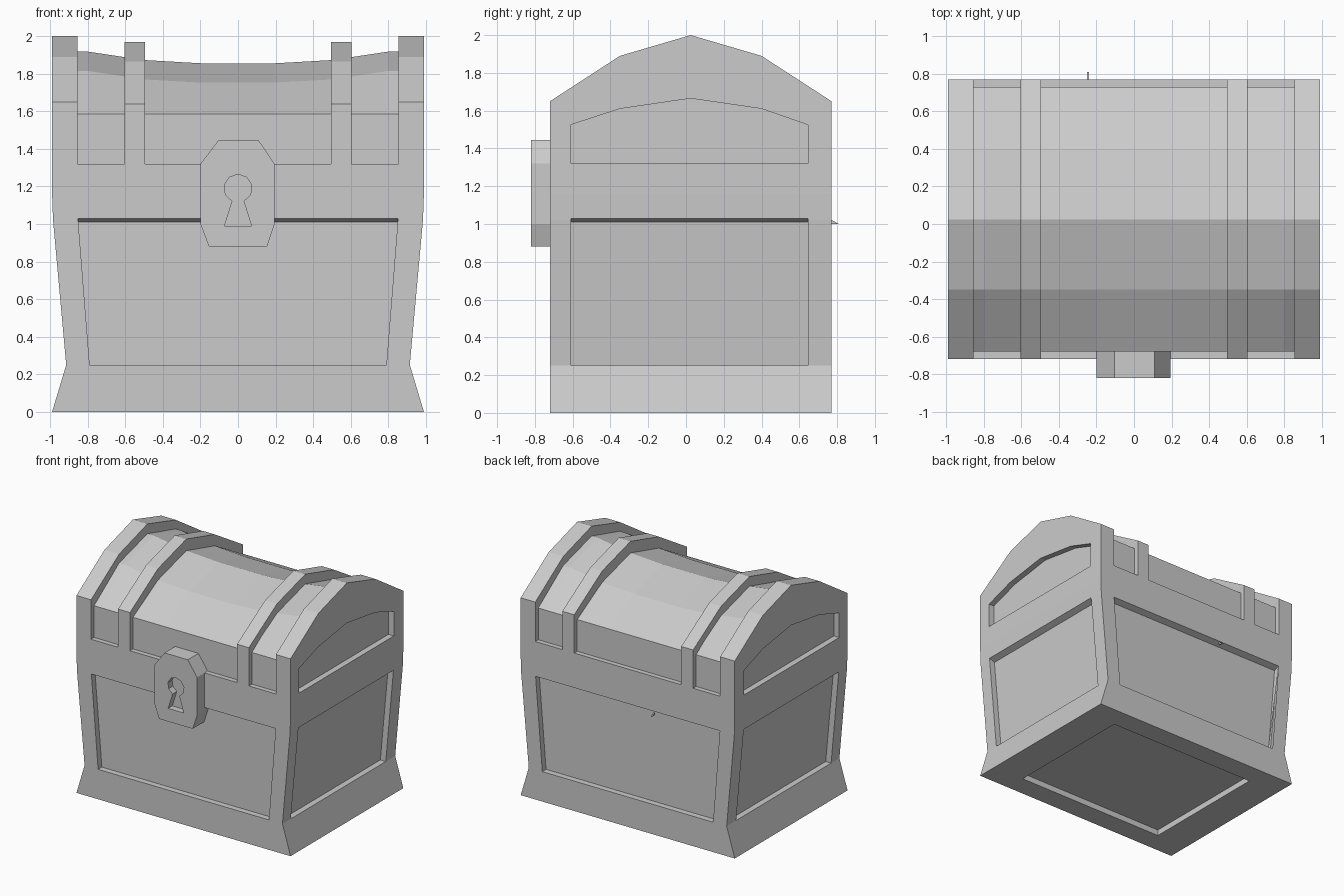
import bpy, bmesh, math

if "Cube" in bpy.data.objects:
    bpy.data.objects.remove(bpy.data.objects["Cube"])

FRONT, BACK = -0.72, 0.77
DEPTH = 0.05


def loft(name, rings):
    """Solid skinned through equal-length rings of points, capped at both ends."""
    bm = bmesh.new()
    vs = [[bm.verts.new(p) for p in r] for r in rings]
    n = len(rings[0])
    for a, b in zip(vs, vs[1:]):
        for i in range(n):
            j = (i + 1) % n
            bm.faces.new((a[i], a[j], b[j], b[i]))
    bm.faces.new(vs[0])
    bm.faces.new(vs[-1])
    bmesh.ops.recalc_face_normals(bm, faces=bm.faces[:])
    me = bpy.data.meshes.new(name)
    bm.to_mesh(me)
    bm.free()
    ob = bpy.data.objects.new(name, me)
    bpy.context.collection.objects.link(ob)
    return ob


def along_x(name, prof, xs):
    return loft(name, [[(x, y, z) for y, z in prof] for x in xs])


def along_y(name, prof, ys):
    return loft(name, [[(x, y, z) for x, z in prof] for y in ys])


def cut(target, cutter):
    cutter.hide_render = True
    cutter.hide_viewport = False
    cutter.display_type = 'WIRE'
    m = target.modifiers.new("recess", 'BOOLEAN')
    m.operation = 'DIFFERENCE'
    m.solver = 'EXACT'
    m.object = cutter


# flared chest body
body = loft("body", [[(-w, FRONT, z), (w, FRONT, z), (w, BACK, z), (-w, BACK, z)]
                     for z, w in ((0, .99), (.25, .915), (1.02, .985), (1.16, .99), (1.32, .99))])

# recessed front and back panels, top ledge sloping inwards
for name, y, s in (("front", FRONT, 1), ("back", BACK, -1)):
    cut(body, along_y_c := loft(name + "_panel_cutter", [
        [(-.79, y + s * d, .25), (.79, y + s * d, .25), (.852, y + s * d, top), (-.852, y + s * d, top)]
        for d, top in ((-.05, 1.05), (DEPTH, 1.01))]))

# recessed side panels following the slope of the sides
for name, s in (("left", -1), ("right", 1)):
    cut(body, loft(name + "_panel_cutter", [
        [(s * (.915 + d), -.61, .25), (s * (.915 + d), .645, .25),
         (s * (.985 + d), .645, top), (s * (.985 + d), -.61, top)]
        for d, top in ((.05, 1.05), (-DEPTH, 1.01))]))

# recessed underside
cut(body, loft("underside_cutter", [
    [(-.70, -.54, z), (.70, -.54, z), (.70, .59, z), (-.70, .59, z)] for z in (-.05, .05)]))


def lid_profile(inset, shoulder, mid, peak, base=1.32):
    f, b = FRONT + inset, BACK - inset
    return [(f, base), (f, shoulder), (-.35, mid), (.025, peak), (.40, mid), (b, shoulder), (b, base)]


# lid end pieces with arched recesses, and raised straps
arch = [(-.61, 1.30), (-.61, 1.525), (-.35, 1.61), (.025, 1.665), (.40, 1.61), (.645, 1.525), (.645, 1.30)]
for name, s in (("left", -1), ("right", 1)):
    end = along_x(name + "_lid_end", lid_profile(0, 1.65, 1.89, 2.0), (s * .855, s * .99))
    cut(end, along_x(name + "_arch_cutter", arch, (s * (.99 - DEPTH), s * 1.05)))
    along_x(name + "_strap", lid_profile(0, 1.64, 1.865, 1.97), (s * .495, s * .605))

# sagging lid between the ends
sag = ((.86, 0), (.80, 0), (.50, .045), (.20, .062))
stations = [(-x, d) for x, d in sag] + [(x, d) for x, d in reversed(sag)]
loft("lid", [[(x, y, z) for y, z in lid_profile(.04, 1.585, 1.815 - d, 1.918 - d, 1.31)]
             for x, d in stations])

# lock plate with keyhole
lock = along_y("lock_plate", [(-.20, 1.32), (-.105, 1.445), (.11, 1.445), (.195, 1.32),
                              (.195, 1.0), (.155, .88), (-.155, .88), (-.20, 1.0)], (-.82, -.665))
keyhole = [(.075 * math.cos(math.radians(a)), 1.19 + .075 * math.sin(math.radians(a)))
           for a in range(-66, 247, 39)]
keyhole += [(-.072, .99), (.072, .99)]
cut(lock, along_y("keyhole_cutter", keyhole, (-.87, -.765)))

# small catch at the back
along_x("back_catch", [(.765, 1.025), (.765, 1.0), (.81, 1.0)], (-.25, -.24))
